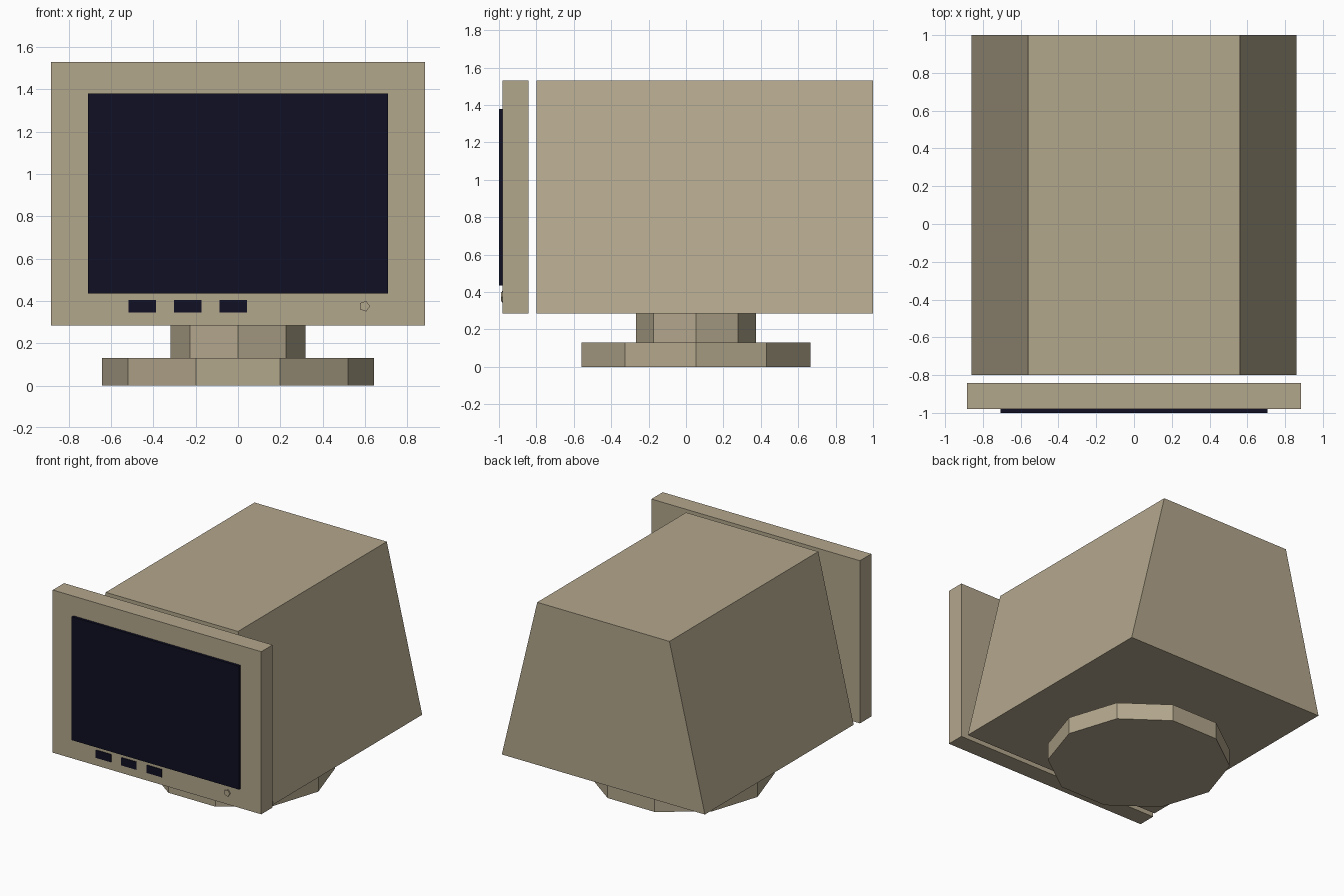
import bpy, bmesh, math

if "Cube" in bpy.data.objects:
    bpy.data.objects.remove(bpy.data.objects["Cube"])


def material(name, rgb):
    m = bpy.data.materials.new(name)
    m.diffuse_color = (*rgb, 1)
    m.use_nodes = True
    m.node_tree.nodes["Principled BSDF"].inputs["Base Color"].default_value = m.diffuse_color
    return m


beige = material("beige_plastic", (0.45, 0.385, 0.265))
dark = material("dark_glass", (0.005, 0.005, 0.018))


def prism(name, profile, lo, hi, axis, mat):
    """Extrude a closed 2D profile along 'y' (x,z points) or 'z' (x,y points)."""
    bm = bmesh.new()
    def put(p, d):
        return bm.verts.new((p[0], d, p[1]) if axis == 'y' else (p[0], p[1], d))
    a = [put(p, lo) for p in profile]
    b = [put(p, hi) for p in profile]
    bm.faces.new(a)
    bm.faces.new(b)
    n = len(profile)
    for i in range(n):
        j = (i + 1) % n
        bm.faces.new((a[i], a[j], b[j], b[i]))
    bmesh.ops.recalc_face_normals(bm, faces=bm.faces)
    mesh = bpy.data.meshes.new(name)
    bm.to_mesh(mesh)
    bm.free()
    mesh.materials.append(mat)
    ob = bpy.data.objects.new(name, mesh)
    bpy.context.collection.objects.link(ob)
    return ob


def rect(x0, x1, z0, z1):
    return [(x0, z0), (x1, z0), (x1, z1), (x0, z1)]


def ngon(n, r, cx, cy):
    return [(cx + r * math.cos(math.tau * i / n), cy + r * math.sin(math.tau * i / n))
            for i in range(n)]


# Stand: ten-sided foot and eight-sided neck
prism("stand_base", ngon(10, 0.643, 0, 0.053), 0, 0.13, 'z', beige)
prism("stand_neck", ngon(8, 0.32, 0, 0.053), 0.13, 0.285, 'z', beige)

# Casing narrowing towards the top, with a separate front frame
prism("casing", [(-0.86, 0.285), (0.86, 0.285), (0.56, 1.53), (-0.56, 1.53)],
      -0.80, 1.0, 'y', beige)
prism("front_frame", rect(-0.883, 0.883, 0.285, 1.53), -0.98, -0.843, 'y', beige)

# Screen plate
prism("screen", rect(-0.708, 0.708, 0.435, 1.38), -1.0, -0.98, 'y', dark)

# Row of buttons and the power knob
for i in range(3):
    x = -0.452 + i * 0.215
    prism(f"button_{i + 1}", rect(x - 0.065, x + 0.065, 0.345, 0.405),
          -0.985, -0.98, 'y', dark)
prism("power_knob", ngon(5, 0.026, 0.598, 0.375), -0.99, -0.98, 'y', beige)
